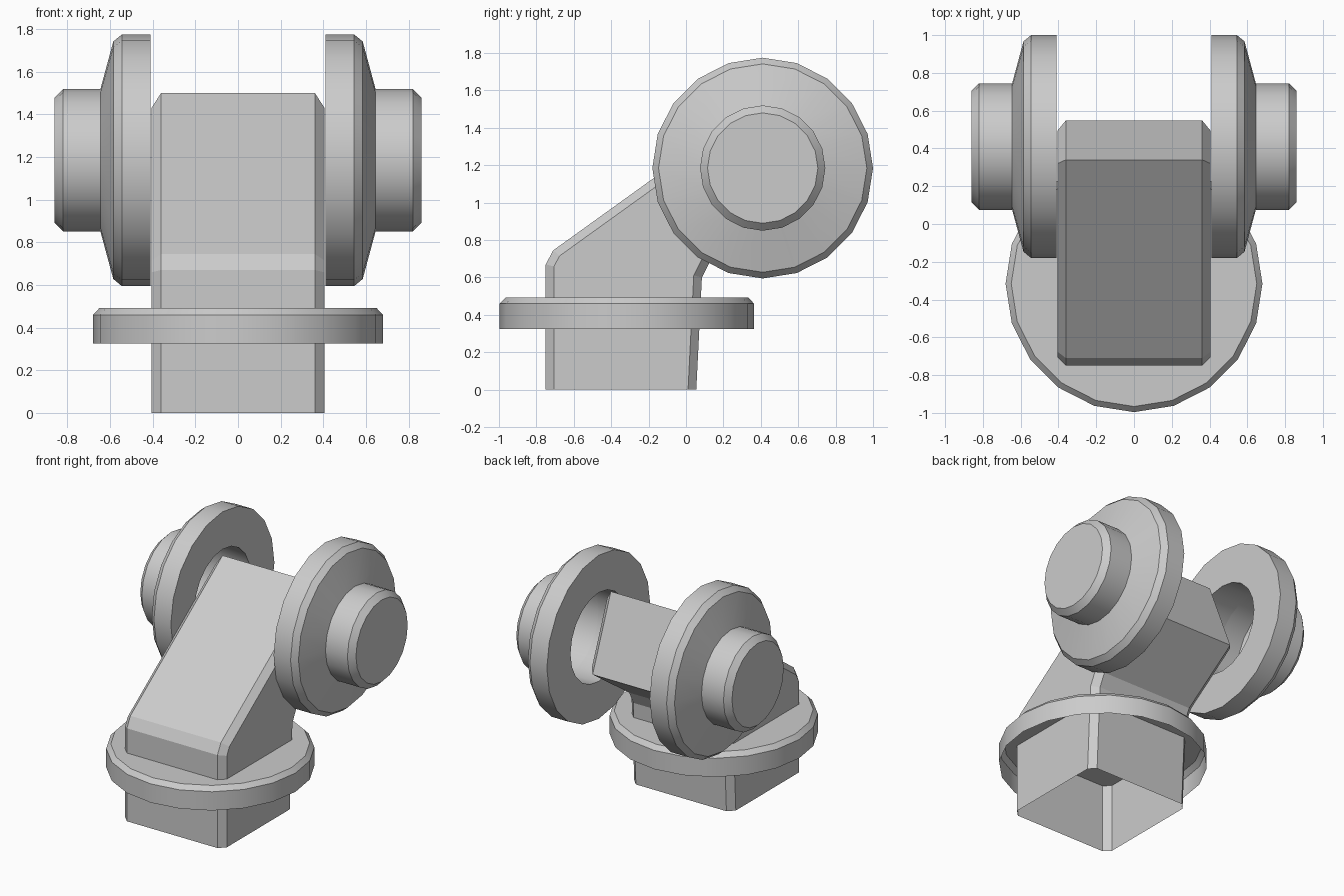
import bpy, bmesh, math
from mathutils import Vector, Matrix

if "Cube" in bpy.data.objects:
    bpy.data.objects.remove(bpy.data.objects["Cube"])


def finish(bm, name):
    bmesh.ops.recalc_face_normals(bm, faces=bm.faces[:])
    mesh = bpy.data.meshes.new(name)
    bm.to_mesh(mesh)
    bm.free()
    obj = bpy.data.objects.new(name, mesh)
    bpy.context.collection.objects.link(obj)
    return obj


def lathe(name, profile, matrix, sides=20):
    """Revolve (radius, height) points; the last ring is capped."""
    bm = bmesh.new()
    rings = []
    for r, h in profile:
        rings.append([bm.verts.new(matrix @ Vector((
            r * math.cos(2 * math.pi * i / sides),
            r * math.sin(2 * math.pi * i / sides), h))) for i in range(sides)])
    for a, b in zip(rings, rings[1:]):
        for i in range(sides):
            j = (i + 1) % sides
            bm.faces.new((a[i], a[j], b[j], b[i]))
    bm.faces.new(rings[-1])
    return bm, name


def smooth(obj, angle=30):
    bpy.context.view_layer.objects.active = obj
    obj.select_set(True)
    bpy.ops.object.shade_smooth_by_angle(angle=math.radians(angle))
    obj.select_set(False)


# Bent arm: side profile extruded across x, open at the bottom, side edges chamfered
arm_profile = [(-0.75, 0), (-0.75, 0.67), (-0.71, 0.745), (0.34, 1.5),
               (0.548, 0.98), (0.13, 0.69), (0.085, 0.60), (0.055, 0)]
half = 0.405
bm = bmesh.new()
left = [bm.verts.new((-half, y, z)) for y, z in arm_profile]
right = [bm.verts.new((half, y, z)) for y, z in arm_profile]
bm.faces.new(left)
bm.faces.new(right[::-1])
for i in range(len(left) - 1):
    bm.faces.new((left[i], right[i], right[i + 1], left[i + 1]))
bmesh.ops.recalc_face_normals(bm, faces=bm.faces[:])
rim = [e for e in bm.edges if len(e.link_faces) == 2
       and abs(e.verts[0].co.x - e.verts[1].co.x) < 0.01]
bmesh.ops.bevel(bm, geom=rim, offset=0.044, segments=1, affect='EDGES')
finish(bm, "bent_arm")

# Round collar: shallow cap open underneath
collar = finish(*lathe("collar", [(0.68, 0.325), (0.68, 0.46), (0.65, 0.492)],
                       Matrix.Translation((0, -0.316, 0))))
smooth(collar)

# Wheels: flanged disc with a hollow hub, one per side
wheel_profile = [(0.335, 0.645), (0.32, 0.41), (0.59, 0.41), (0.59, 0.545),
                 (0.557, 0.585), (0.335, 0.645), (0.335, 0.82), (0.295, 0.86)]
for side, label in ((1, "right"), (-1, "left")):
    turn = Matrix.Translation((0, 0.41, 1.185)) @ Matrix.Rotation(side * math.pi / 2, 4, 'Y')
    bm, name = lathe(label + "_wheel", wheel_profile, turn)
    bmesh.ops.remove_doubles(bm, verts=bm.verts[:], dist=0.0005)
    smooth(finish(bm, name))
